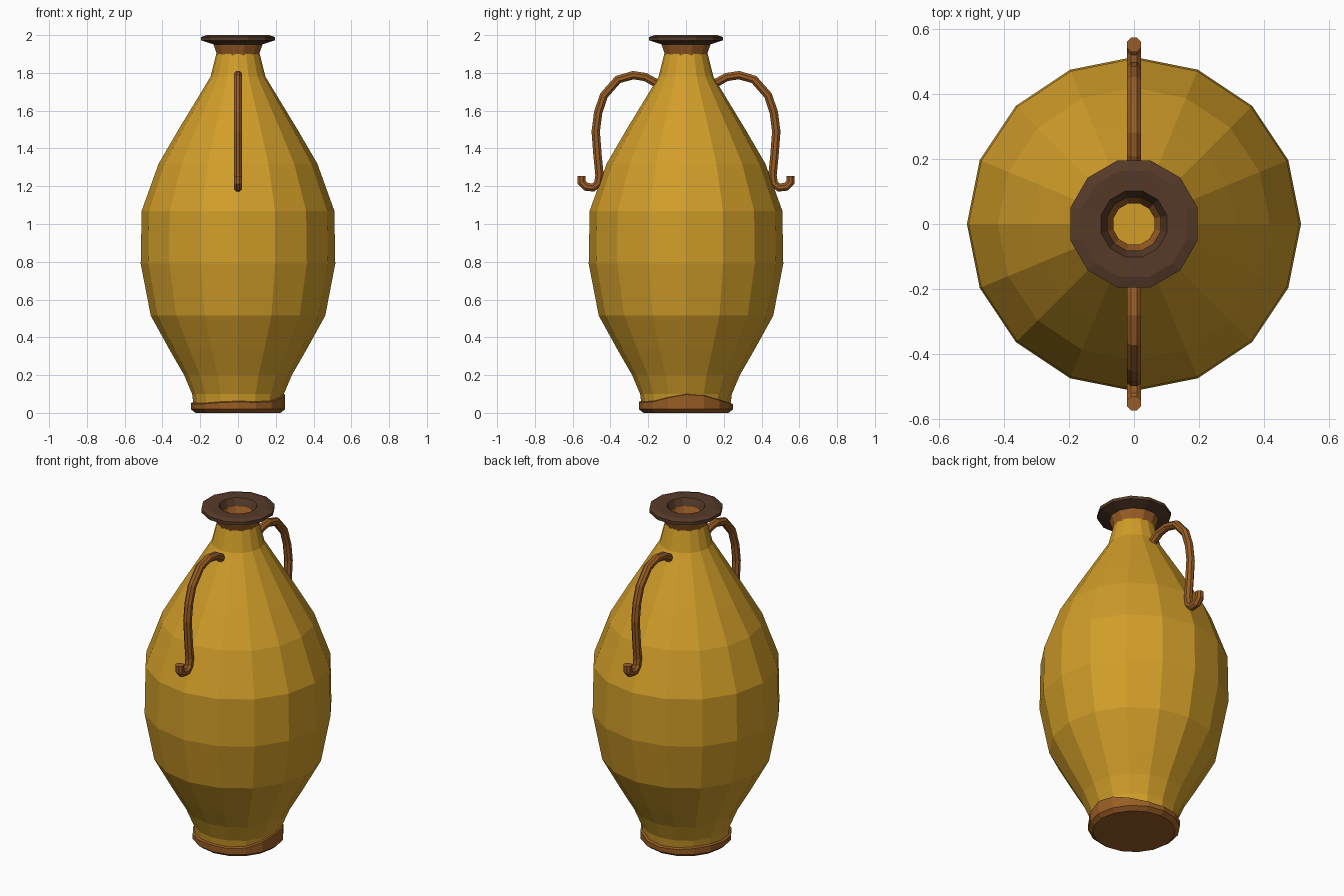
import bpy, bmesh, math
from mathutils import Vector

if "Cube" in bpy.data.objects:
    bpy.data.objects.remove(bpy.data.objects["Cube"])


def material(name, rgb):
    m = bpy.data.materials.new(name)
    m.diffuse_color = (*rgb, 1)
    m.use_nodes = True
    m.node_tree.nodes["Principled BSDF"].inputs["Base Color"].default_value = m.diffuse_color
    return m


OCHRE = material("ochre glaze", (0.64, 0.34, 0.022))
CLAY = material("brown clay", (0.32, 0.11, 0.018))
DARK = material("dark brown", (0.092, 0.042, 0.022))


def finish(name, bm, mat):
    bmesh.ops.recalc_face_normals(bm, faces=bm.faces)
    me = bpy.data.meshes.new(name)
    bm.to_mesh(me)
    bm.free()
    me.materials.append(mat)
    ob = bpy.data.objects.new(name, me)
    bpy.context.collection.objects.link(ob)
    return ob


def bridge(bm, a, b):
    n = len(a)
    for i in range(n):
        j = (i + 1) % n
        bm.faces.new((a[i], a[j], b[j], b[i]))


def lathe(name, profile, sides, mat, turn=0.0, closed=False, adjust=None):
    """Revolve (radius, z) points; open profiles are capped at both ends."""
    bm = bmesh.new()
    rings = []
    for k, (r, z) in enumerate(profile):
        ring = []
        for i in range(sides):
            a = turn + math.tau * i / sides
            dz = adjust(k, a) if adjust else 0
            ring.append(bm.verts.new((r * math.cos(a), r * math.sin(a), z + dz)))
        rings.append(ring)
    for a, b in zip(rings, rings[1:]):
        bridge(bm, a, b)
    if closed:
        bridge(bm, rings[-1], rings[0])
    else:
        bm.faces.new(rings[0])
        bm.faces.new(rings[-1])
    return finish(name, bm, mat)


def tube(name, path, radius, sides, mat):
    """Sweep a round section along (y, z) points in the x = 0 plane."""
    bm = bmesh.new()
    pts = [Vector((0, y, z)) for y, z in path]
    rings = []
    for i, p in enumerate(pts):
        t = (pts[min(i + 1, len(pts) - 1)] - pts[max(i - 1, 0)]).normalized()
        side = Vector((1, 0, 0))
        up = t.cross(side)
        rings.append([bm.verts.new(p + radius * (side * math.cos(a) + up * math.sin(a)))
                      for a in (math.tau * (s + 0.5) / sides for s in range(sides))])
    for a, b in zip(rings, rings[1:]):
        bridge(bm, a, b)
    bm.faces.new(rings[0])
    bm.faces.new(rings[-1])
    return finish(name, bm, mat)


# Hollow vase body: outside going up, then inside going down to the floor
lathe("body", [(0.235, 0.04), (0.243, 0.10), (0.285, 0.20), (0.36, 0.33), (0.462, 0.515),
               (0.515, 0.79), (0.51, 1.07), (0.42, 1.32), (0.315, 1.50), (0.145, 1.78),
               (0.115, 1.90), (0.068, 1.90), (0.11, 1.76), (0.38, 1.32), (0.475, 1.07),
               (0.48, 0.79), (0.42, 0.515), (0.21, 0.09)], 16, OCHRE)


# Clay foot whose upper edge rises to a peak on the +x side
def foot_edge(k, a):
    if k < 2:
        return 0
    return 0.045 * max(0, math.cos(a)) ** 4 + 0.006 * math.sin(3 * a)


lathe("foot", [(0.225, 0.0), (0.25, 0.02), (0.25, 0.052), (0.235, 0.058)],
      16, CLAY, adjust=foot_edge)

# Flared neck collar with funnel inside
lathe("neck_collar", [(0.113, 1.885), (0.118, 1.905), (0.138, 1.96), (0.10, 1.975),
                      (0.066, 1.90)], 12, CLAY, math.radians(15), closed=True)

# Dark lip
lathe("lip", [(0.13, 1.95), (0.202, 1.972), (0.202, 1.99), (0.17, 2.0), (0.105, 1.997),
              (0.085, 1.955)], 12, DARK, math.radians(15), closed=True)

# Two curled handles, mirrored front and back
handle = [(0.13, 1.71), (0.165, 1.75), (0.215, 1.778), (0.28, 1.788), (0.36, 1.765),
          (0.435, 1.68), (0.465, 1.59), (0.478, 1.49), (0.468, 1.36), (0.458, 1.26),
          (0.465, 1.215), (0.492, 1.193), (0.53, 1.197), (0.553, 1.22), (0.553, 1.255)]
for name, s in (("back_handle", 1), ("front_handle", -1)):
    tube(name, [(s * y, z) for y, z in handle], 0.024, 8, CLAY)
